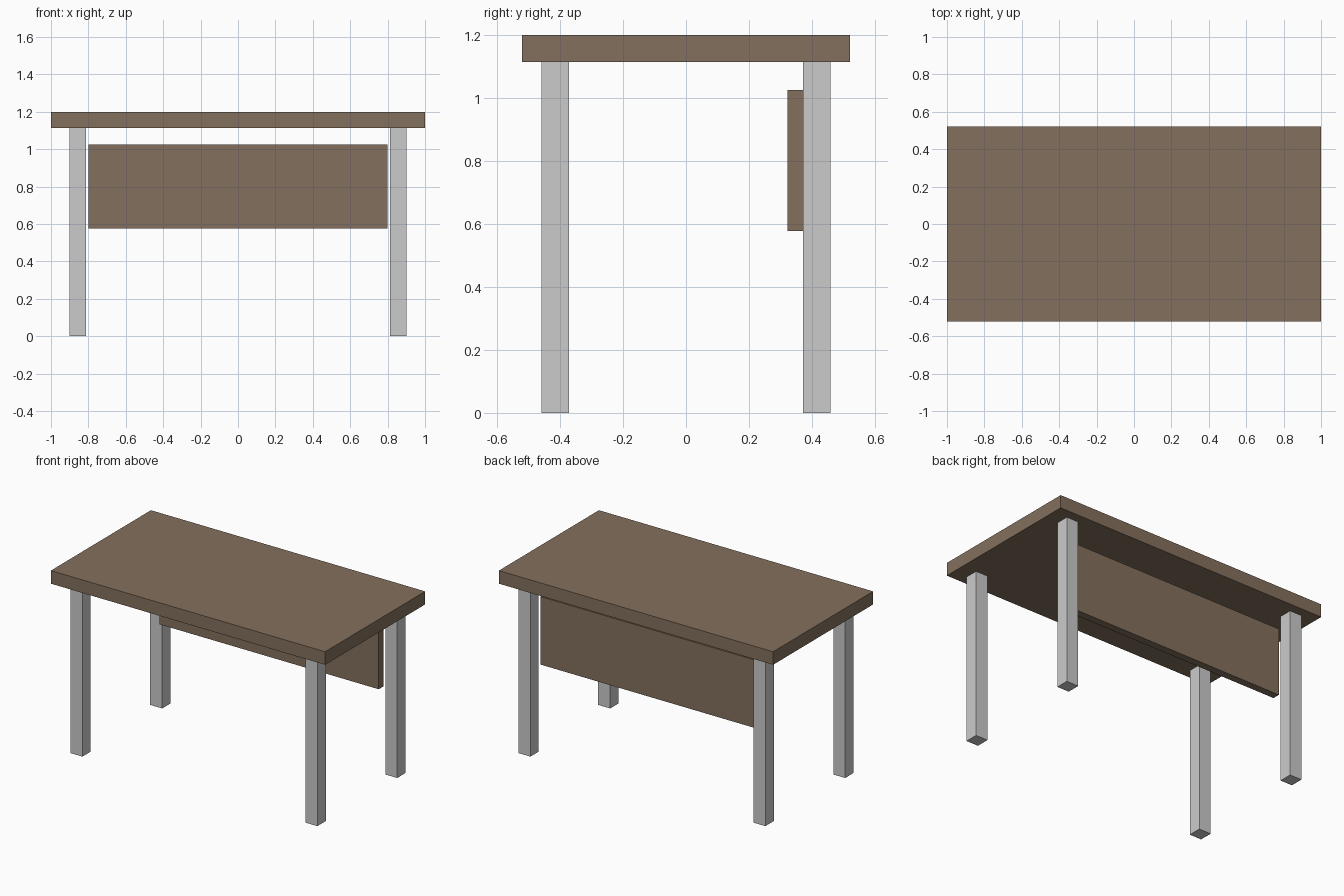
import bpy

if "Cube" in bpy.data.objects:
    bpy.data.objects.remove(bpy.data.objects["Cube"])


def material(name, color):
    mat = bpy.data.materials.new(name)
    mat.diffuse_color = color
    mat.use_nodes = True
    mat.node_tree.nodes["Principled BSDF"].inputs["Base Color"].default_value = mat.diffuse_color
    return mat


def box(name, lo, hi, mat=None):
    """Box spanning two opposite corners."""
    center = [(a + b) / 2 for a, b in zip(lo, hi)]
    size = [b - a for a, b in zip(lo, hi)]
    bpy.ops.mesh.primitive_cube_add(size=1, location=center)
    obj = bpy.context.object
    obj.name = name
    obj.scale = size
    bpy.ops.object.transform_apply(location=False, rotation=False, scale=True)
    if mat:
        obj.data.materials.append(mat)
    return obj


wood = material("wood", (0.23, 0.16, 0.11, 1))

TOP_Z, UNDERSIDE = 1.2, 1.114
LEG = 0.087
LEG_X, LEG_Y = 0.857, 0.4155  # leg centres

# Table top
box("table_top", (-1, -0.521, UNDERSIDE), (1, 0.521, TOP_Z), wood)

# Four square legs
for sx, side in ((-1, "left"), (1, "right")):
    for sy, end in ((-1, "front"), (1, "back")):
        x, y = sx * LEG_X, sy * LEG_Y
        box(f"{end}_{side}_leg",
            (x - LEG / 2, y - LEG / 2, 0),
            (x + LEG / 2, y + LEG / 2, UNDERSIDE))

# Modesty panel hung just inside the back legs
box("modesty_panel", (-0.8, 0.323, 0.577), (0.8, 0.372, 1.025), wood)
